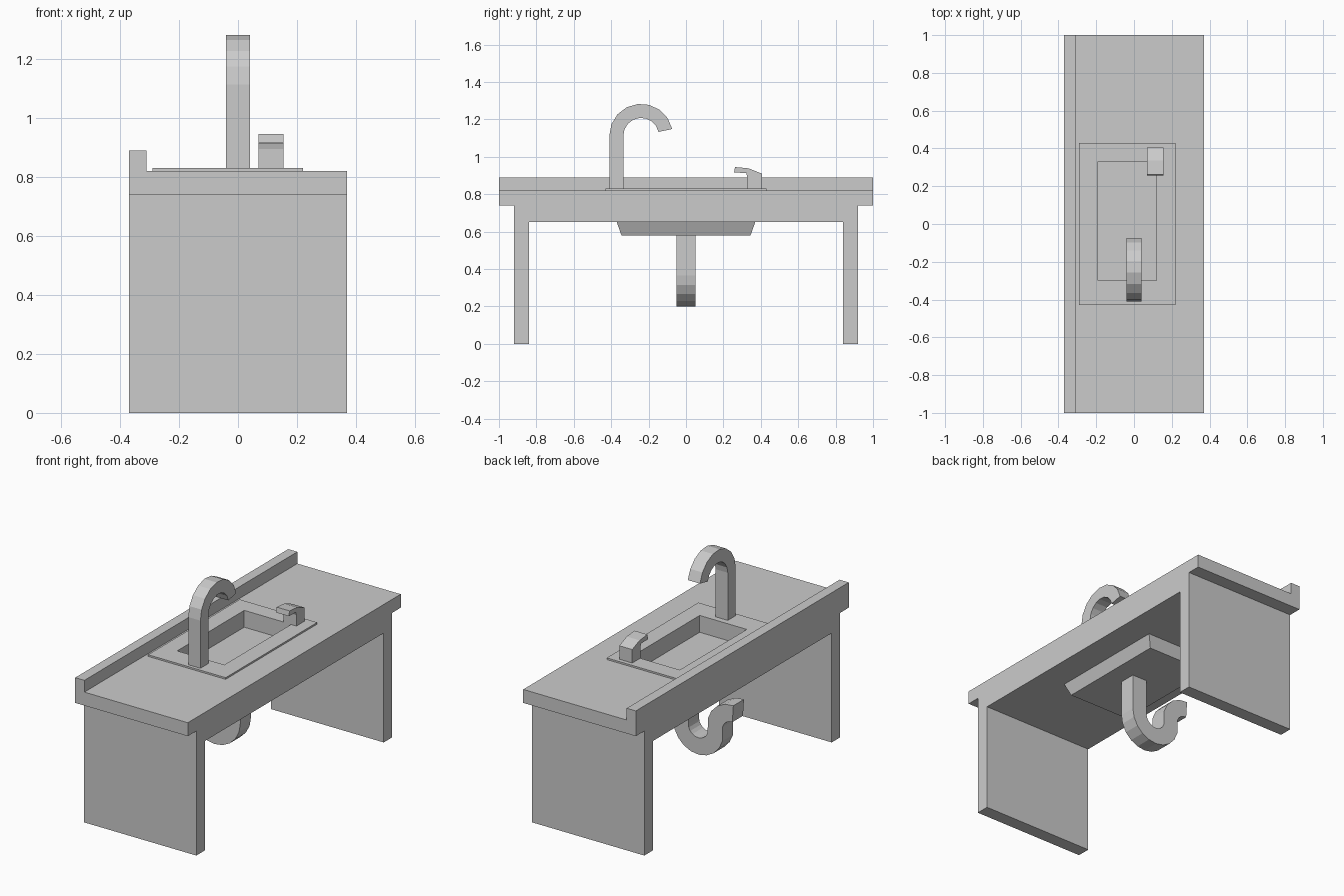
import bpy, bmesh, math

if "Cube" in bpy.data.objects:
    bpy.data.objects.remove(bpy.data.objects["Cube"])


def prism(name, profile, axis, lo, hi):
    """Extrude a 2D profile: axis 'x' uses (y, z), axis 'y' uses (x, z)."""
    bm = bmesh.new()
    place = (lambda p, t: (t, p[0], p[1])) if axis == 'x' else (lambda p, t: (p[0], t, p[1]))
    a = [bm.verts.new(place(p, lo)) for p in profile]
    b = [bm.verts.new(place(p, hi)) for p in profile]
    n = len(profile)
    bm.faces.new(a)
    bm.faces.new(b)
    for i in range(n):
        j = (i + 1) % n
        bm.faces.new((a[i], a[j], b[j], b[i]))
    bmesh.ops.recalc_face_normals(bm, faces=bm.faces)
    me = bpy.data.meshes.new(name)
    bm.to_mesh(me)
    bm.free()
    ob = bpy.data.objects.new(name, me)
    bpy.context.collection.objects.link(ob)
    return ob


def box(name, x0, x1, y0, y1, z0, z1):
    return prism(name, [(x0, z0), (x1, z0), (x1, z1), (x0, z1)], 'y', y0, y1)


def arc(cx, cz, r, a0, a1, n):
    """Points with outward normals along an arc, angles in degrees."""
    out = []
    for i in range(n + 1):
        a = math.radians(a0 + (a1 - a0) * i / n)
        out.append((cx + r * math.cos(a), cz + r * math.sin(a)))
    return out


def cut(ob, cutter):
    mod = ob.modifiers.new("opening", 'BOOLEAN')
    mod.operation = 'DIFFERENCE'
    mod.solver = 'EXACT'
    mod.object = cutter
    bpy.context.view_layer.objects.active = ob
    bpy.ops.object.modifier_apply(modifier=mod.name)


# Worktop with apron and two panel legs
half = [(1, 0.82), (1, 0.74), (0.92, 0.74), (0.92, 0), (0.84, 0), (0.84, 0.65)]
counter = prism("counter", half + [(-y, z) for y, z in reversed(half)], 'x', -0.37, 0.37)
box("backsplash", -0.37, -0.31, -1, 1, 0.82, 0.89)

# Sink rim and recessed opening
rim = box("sink_rim", -0.29, 0.22, -0.43, 0.43, 0.815, 0.83)
cutter = box("sink_cutter", -0.19, 0.12, -0.30, 0.33, 0.73, 0.95)
for ob in (counter, rim):
    cut(ob, cutter)
bpy.data.objects.remove(cutter)

# Tapered underside of the basin
basin = box("basin_underside", -0.27, 0.20, -0.37, 0.37, 0.58, 0.65)
for v in basin.data.vertices:
    if v.co.z < 0.6:
        v.co.x += 0.03 if v.co.x < 0 else -0.03
        v.co.y += 0.025 if v.co.y < 0 else -0.025

# Gooseneck tap
outer = arc(-0.24, 1.113, 0.17, 180, 12, 8)
inner = arc(-0.24, 1.113, 0.095, 12, 180, 8)
prism("tap_spout", [(-0.41, 0.83)] + outer + inner + [(-0.335, 0.83)], 'x', -0.04, 0.04)

# Tap lever
lever = [(0.405, 0.83), (0.405, 0.91), (0.335, 0.938), (0.262, 0.945),
         (0.257, 0.915), (0.322, 0.914), (0.327, 0.895), (0.327, 0.83)]
prism("tap_lever", lever, 'x', 0.07, 0.155)

# S-shaped drain trap
w = 0.05
bend, back = (-0.115, 0.365), (-0.335, 0.39)
right = arc(*bend, 0.115 + w, 0, -165, 9) + arc(*back, 0.112 - w, 15, 94, 4)
left = arc(*bend, 0.115 - w, 0, -165, 9) + arc(*back, 0.112 + w, 15, 94, 4)
prism("drain_trap", [(w, 0.585)] + right + left[::-1] + [(-w, 0.585)], 'y', -w, w)
